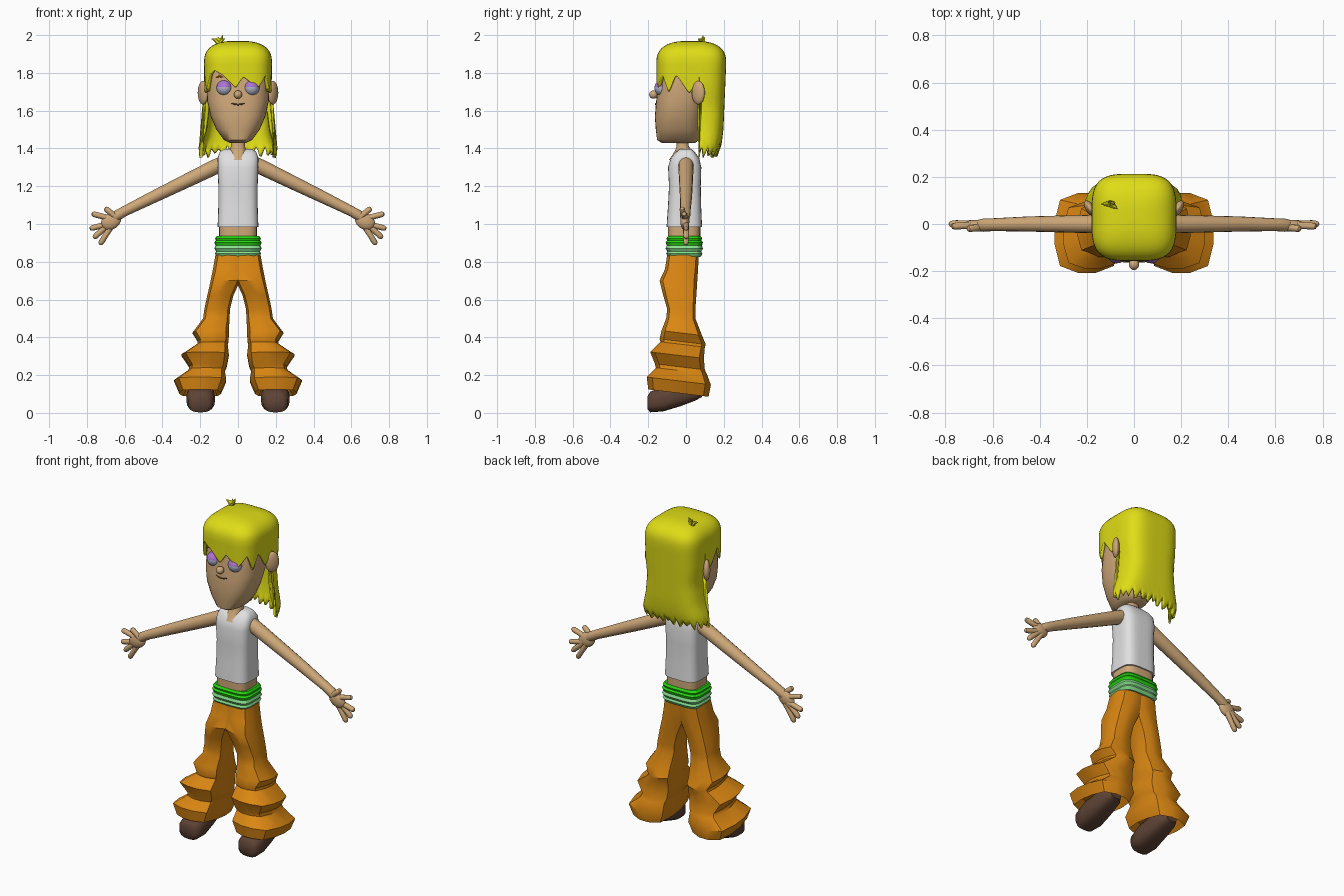
import bpy, bmesh, math
from mathutils import Vector, Matrix

cube = bpy.data.objects.get("Cube")
if cube:
    bpy.data.objects.remove(cube, do_unlink=True)


def material(name, *rgb):
    m = bpy.data.materials.new(name)
    m.use_nodes = True
    m.diffuse_color = (*rgb, 1)
    m.node_tree.nodes["Principled BSDF"].inputs["Base Color"].default_value = (*rgb, 1)
    return m


SKIN = material("skin", 0.62, 0.39, 0.19)
HAIR = material("yellow hair", 0.74, 0.72, 0.008)
WHITE = material("white cloth", 0.75, 0.75, 0.76)
ORANGE = material("orange cloth", 0.7, 0.24, 0.006)
GREEN = material("bright green", 0.02, 0.68, 0.005)
PALE = material("pale green", 0.25, 0.75, 0.27)
BROWN = material("brown leather", 0.11, 0.055, 0.035)
PURPLE = material("purple lid", 0.42, 0.17, 0.66)
EYE = material("eye grey", 0.45, 0.45, 0.6)


def finish(name, bm, mat, mirror=False, angle=40):
    """Turn a bmesh into a shaded object, optionally mirrored in x."""
    bmesh.ops.recalc_face_normals(bm, faces=bm.faces)
    me = bpy.data.meshes.new(name)
    bm.to_mesh(me)
    bm.free()
    me.materials.append(mat)
    me.polygons.foreach_set("use_smooth", [True] * len(me.polygons))
    me.set_sharp_from_angle(angle=math.radians(angle))
    ob = bpy.data.objects.new(name, me)
    bpy.context.collection.objects.link(ob)
    if mirror:
        ob.modifiers.new("Mirror", "MIRROR").use_mirror_merge = False
    return ob


def skin_rings(bm, rings, caps=True):
    """Bridge equal rings of points with quads."""
    vs = [[bm.verts.new(p) for p in r] for r in rings]
    n = len(vs[0])
    for a, b in zip(vs, vs[1:]):
        for i in range(n):
            j = (i + 1) % n
            bm.faces.new((a[i], a[j], b[j], b[i]))
    if caps:
        bm.faces.new(vs[0])
        bm.faces.new(vs[-1])


def unit(a, p):
    """Point of a rounded square at polar angle a, zero facing the front."""
    s, c = math.sin(a), math.cos(a)
    r = (abs(s) ** p + abs(c) ** p) ** (-1 / p)
    return s * r, -c * r


def loft(name, secs, mat, n=24, p=3.0, along_y=False, tilt=0, **kw):
    """Sections are (height, x0, x1, y0, y1), or (depth, x0, x1, z0, z1)."""
    rings = []
    for h, x0, x1, y0, y1 in secs:
        ring = []
        for i in range(n):
            u, v = unit((i + 0.5) * math.tau / n, p)
            x, y = (x0 + x1 + u * (x1 - x0)) / 2, (y0 + y1 + v * (y1 - y0)) / 2
            lean = tilt * y if h < 0.45 else 0
            ring.append((x, h, y) if along_y else (x, y, h - lean))
        rings.append(ring)
    bm = bmesh.new()
    skin_rings(bm, rings)
    return finish(name, bm, mat, **kw)


def body(name, secs, mat, **kw):
    """Loft symmetric in x from (z, half width, y0, y1)."""
    return loft(name, [(z, -w, w, a, b) for z, w, a, b in secs], mat, **kw)


def tube(name, pts, mat, n=12, **kw):
    """Round tube through (x, y, z, radius) points."""
    ps = [Vector(q[:3]) for q in pts]
    rings = []
    for i, q in enumerate(pts):
        d = ps[min(i + 1, len(ps) - 1)] - ps[max(i - 1, 0)]
        side = d.cross(Vector((0, 1, 0.01))).normalized()
        up = side.cross(d).normalized()
        rings.append([ps[i] + q[3] * (side * math.cos(k * math.tau / n) + up * math.sin(k * math.tau / n))
                      for k in range(n)])
    bm = bmesh.new()
    skin_rings(bm, rings)
    return finish(name, bm, mat, **kw)


def ball(name, loc, scale, mat, rot=(0, "Z"), seg=20, **kw):
    bm = bmesh.new()
    m = Matrix.Translation(loc) @ Matrix.Rotation(math.radians(rot[0]), 4, rot[1]) @ Matrix.Diagonal((*scale, 1))
    bmesh.ops.create_uvsphere(bm, u_segments=seg, v_segments=seg, radius=1, matrix=m)
    return finish(name, bm, mat, **kw)


def interp(table, v):
    for (a, fa), (b, fb) in zip(table, table[1:]):
        if v <= b:
            return fa + (fb - fa) * max(0, (v - a) / (b - a))
    return table[-1][1]


# Head and face
body("head", [(1.43, .045, -.13, .05), (1.445, .075, -.153, .07), (1.5, .115, -.16, .08),
              (1.57, .145, -.165, .09), (1.65, .163, -.158, .11), (1.75, .168, -.145, .15),
              (1.85, .16, -.135, .15), (1.92, .12, -.09, .12)], SKIN, n=32, p=2.6)
ball("ears", (.185, .065, 1.695), (.02, .04, .062), SKIN, rot=(-35, "Z"), mirror=True)
ball("nose", (0, -.172, 1.685), (.022, .023, .022), SKIN)
eyes = ball("eyes", (.072, -.125, 1.72), (.042, .042, .042), EYE, mirror=True)
eyes.data.materials.append(PURPLE)
for f in eyes.data.polygons:
    f.material_index = int(f.center.z > 1.728)
tube("mouth", [(-.036, -.158, 1.64, .002), (-.018, -.16, 1.634, .004), (0, -.161, 1.632, .004),
               (.018, -.16, 1.634, .004), (.036, -.158, 1.64, .002)], BROWN, n=6)
tube("eyebrow", [(-.115, -.124, 1.774, .003), (-.1, -.13, 1.784, .006), (-.08, -.137, 1.777, .003)], ORANGE, n=6)

# Hair: one shell whose lower edge forms the fringe, sideburns and ragged back
FRINGE = [(-45, 1.79), (-38, 1.815), (-25, 1.79), (-4, 1.72), (9, 1.78), (32, 1.72), (45, 1.79)]
SIDE = [(45, 1.79), (55, 1.7), (66, 1.79), (86, 1.69), (98, 1.75), (104, 1.72)]
WIDTH = [(1.36, .205), (1.41, .21), (1.5, .183), (1.62, .168), (1.72, .178), (1.85, .18)]
BACK = [(1.34, .13), (1.42, .158), (1.5, .168), (1.85, .183)]


def hair_edge(deg):
    a = abs(deg)
    if a <= 45:
        return interp(FRINGE, deg)
    if a <= 104:
        return interp(SIDE, a)
    return 1.355 + 0.1 * abs((a / 11) % 1 - .5) + .01 * math.sin(deg * .37)


def hair_point(deg, z, s=1.0):
    u, v = unit(math.radians(deg), 3.6)
    depth = .187 if v < 0 else interp(BACK, z)
    return u * s * interp(WIDTH, z), .03 + v * s * depth, z


COLS = [-180 + 2.5 * i for i in range(144)]
rings = []
for i in range(1, 11):
    phi = i * math.pi / 20
    s, h = math.sin(phi) ** .75, max(0, math.cos(phi)) ** .75
    rings.append([(*hair_point(d, 1.85, s)[:2], 1.85 + .12 * h) for d in COLS])
for i in range(1, 15):
    t = i / 14
    rings.append([hair_point(d, 1.85 + t * (hair_edge(d) - 1.85)) for d in COLS])
bm = bmesh.new()
skin_rings(bm, rings, caps=False)
bm.verts.ensure_lookup_table()
bm.faces.new(bm.verts[:len(COLS)])
hair = finish("hair", bm, HAIR, angle=50)
shell = hair.modifiers.new("Thickness", "SOLIDIFY")
shell.thickness = .018
shell.offset = -1
for x, y, z in [(-.08, .09, 2.0), (-.14, .085, 1.98), (-.105, .1, 1.99), (-.07, .065, 1.98)]:
    tube("hair_tuft", [(-.1, .085, 1.955, .014), ((x - .1) / 2, (y + .085) / 2, 1.975, .01), (x, y, z, .001)],
         HAIR, n=6)

# Torso
body("neck", [(1.34, .04, -.089, .02), (1.385, .045, -.06, .035), (1.41, .038, -.05, .015),
              (1.46, .036, -.05, .01)], SKIN, p=2.5)
body("tank_top", [(.985, .108, -.103, .085), (1.1, .104, -.095, .08), (1.2, .104, -.09, .078),
                  (1.3, .108, -.095, .081), (1.35, .108, -.08, .07), (1.383, .096, -.052, .045),
                  (1.398, .07, -.03, .03)], WHITE, n=32, p=4)
body("midriff", [(.9, .1, -.095, .076), (1.0, .1, -.095, .076)], SKIN, n=32, p=4)


def band(name, rows, mat):
    body(name, [(z, w, .017 - w, w - .035) for z, w in rows], mat, n=32, p=4.5, angle=25)


band("waistband", [(.885, .118), (.903, .125), (.913, .117), (.924, .121), (.936, .112)], GREEN)
band("waist_wrap", [(.825, .112), (.843, .122), (.855, .116), (.87, .125), (.887, .118)], PALE)

# Arms and hands
tube("arms", [(.07, 0, 1.325, .04), (.13, 0, 1.298, .04), (.3, 0, 1.215, .036), (.45, 0, 1.142, .032),
              (.6, -.003, 1.068, .027), (.64, -.005, 1.045, .028), (.67, -.005, 1.025, .02)],
     SKIN, n=16, mirror=True)
ball("palms", (.672, -.006, 1.015), (.056, .024, .043), SKIN, rot=(30, "Y"), mirror=True)
for name, a, b in [("thumbs", (.65, -.015, 1.04), (.705, -.02, 1.085)),
                   ("index_fingers", (.68, -.005, 1.03), (.775, -.01, 1.055)),
                   ("middle_fingers", (.69, 0, 1.0), (.785, 0, .975)),
                   ("ring_fingers", (.69, 0, .995), (.765, .002, .925)),
                   ("little_fingers", (.67, 0, .99), (.732, 0, .89))]:
    a, b = Vector(a), Vector(b)
    tube(name, [(*a.lerp(b, t), r) for t, r in [(0, .017), (.45, .015), (.85, .015), (.96, .011), (1, .004)]],
         SKIN, n=10, mirror=True)

# Flared trousers with two ruffles above the hem, hollow at the bottom
loft("trouser_legs", [(.835, -.05, .12, -.1, .068), (.76, -.045, .133, -.112, .064), (.7, -.012, .145, -.14, .06),
                      (.62, .025, .163, -.12, .055), (.55, .042, .178, -.1, .05), (.5, .045, .185, -.105, .05),
                      (.42, .048, .24, -.13, .085), (.375, .05, .212, -.14, .105), (.36, .055, .215, -.135, .1),
                      (.3, .048, .3, -.19, .095), (.24, .06, .258, -.165, .1), (.22, .07, .262, -.16, .11),
                      (.165, .062, .338, -.208, .132), (.1, .09, .31, -.2, .12), (.15, .12, .28, -.16, .08)],
     ORANGE, n=12, p=3.6, tilt=.12, mirror=True, angle=35)

# Shoes, heels lifted
loft("shoes", [(-.205, .155, .243, .022, .085), (-.19, .135, .262, .003, .112), (-.12, .122, .273, .008, .14),
               (-.03, .13, .264, .035, .16), (.05, .142, .255, .065, .16), (.085, .165, .235, .085, .14)],
     BROWN, n=20, p=3, along_y=True, mirror=True, angle=50)
